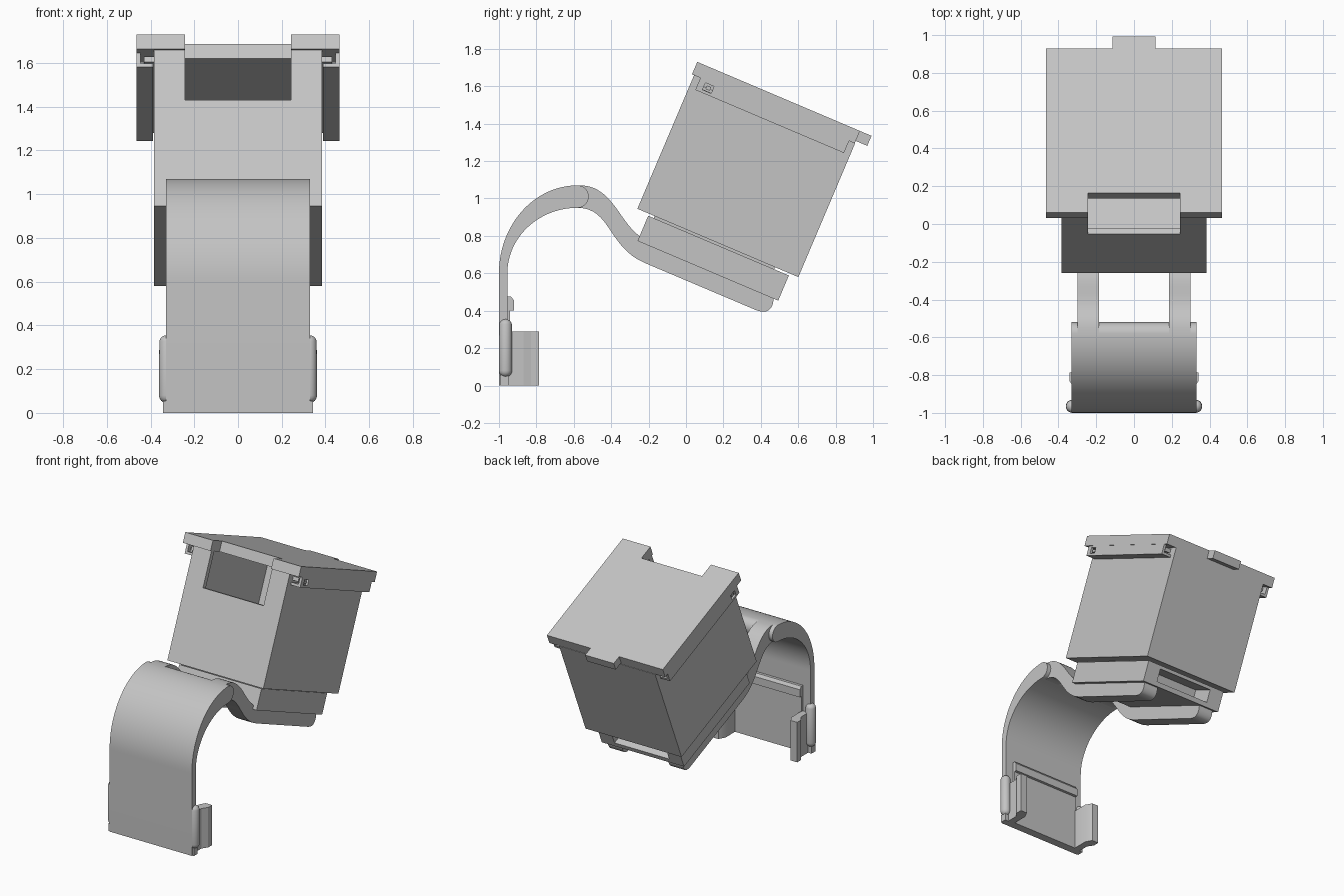
import bpy, bmesh, math
from mathutils import Matrix, Vector

if "Cube" in bpy.data.objects:
    bpy.data.objects.remove(bpy.data.objects["Cube"])

grey = bpy.data.materials.new("light_grey")
grey.diffuse_color = (0.55, 0.55, 0.55, 1)
grey.use_nodes = True
grey.node_tree.nodes["Principled BSDF"].inputs["Base Color"].default_value = grey.diffuse_color

# Local frame of the tilted box: (x, along, up) -> world
TILT = Matrix.Translation((0, -0.26, 0.945)) @ Matrix.Rotation(math.radians(-23), 4, 'X')
WORLD = Matrix.Identity(4)


def finish(name, bm, matrix=WORLD):
    bmesh.ops.recalc_face_normals(bm, faces=bm.faces[:])
    mesh = bpy.data.meshes.new(name)
    bm.to_mesh(mesh)
    bm.free()
    mesh.transform(matrix)
    mesh.materials.append(grey)
    ob = bpy.data.objects.new(name, mesh)
    bpy.context.collection.objects.link(ob)
    return ob


def prism(name, pts, lo, hi, axis='X', matrix=WORLD):
    """Extrude a 2D outline along X (outline in y, z) or Z (outline in x, y)."""
    bm = bmesh.new()
    place = (lambda p, d: (d, p[0], p[1])) if axis == 'X' else (lambda p, d: (p[0], p[1], d))
    face = bm.faces.new([bm.verts.new(place(p, lo)) for p in pts])
    new = bmesh.ops.extrude_face_region(bm, geom=[face])["geom"]
    shift = Vector(place((0, 0), hi - lo))
    bmesh.ops.translate(bm, vec=shift, verts=[v for v in new if isinstance(v, bmesh.types.BMVert)])
    return finish(name, bm, matrix)


def box(name, x, y, z, matrix=WORLD):
    return prism(name, [(y[0], z[0]), (y[1], z[0]), (y[1], z[1]), (y[0], z[1])], *x, matrix=matrix)


def cut(ob, cutter):
    mod = ob.modifiers.new("cut", 'BOOLEAN')
    mod.operation, mod.solver, mod.object = 'DIFFERENCE', 'EXACT', cutter
    bpy.context.view_layer.objects.active = ob
    bpy.ops.object.modifier_apply(modifier=mod.name)
    bpy.data.objects.remove(cutter)


def bezier(a, b, c, d, n=16):
    out = []
    for i in range(n + 1):
        t = i / n
        w = ((1 - t) ** 3, 3 * t * (1 - t) ** 2, 3 * t * t * (1 - t), t ** 3)
        out.append(tuple(sum(k * p[j] for k, p in zip(w, (a, b, c, d))) for j in (0, 1)))
    return out


def arc(cy, cz, ry, rz, a0, a1, n=20):
    angles = [math.radians(a0 + (a1 - a0) * i / n) for i in range(n + 1)]
    return [(cy + ry * math.cos(a), cz + rz * math.sin(a)) for a in angles]


def mirrored(x, side):
    return tuple(sorted((x[0] * side, x[1] * side)))


# Hollow box with a window in its front wall
body = box("box_body", (-0.385, 0.385), (0, 0.935), (0, 0.776), TILT)
cut(body, box("cavity", (-0.35, 0.35), (0.035, 0.90), (0.035, 0.9), TILT))
cut(body, box("window", (-0.243, 0.243), (-0.1, 0.1), (0.527, 0.9), TILT))

# Sliding lid with front notch and rear thumb tab
prism("lid", [(-0.465, -0.012), (-0.243, -0.012), (-0.243, 0.10), (0.243, 0.10), (0.243, -0.012),
              (0.465, -0.012), (0.465, 0.933), (-0.465, 0.933)], 0.776, 0.848, 'Z', TILT)
box("lid_tab", (-0.115, 0.115), (0.92, 1.0), (0.79, 0.848), TILT)

for side, tag in ((1, "right"), (-1, "left")):
    # Rail on the box and the lid channel that wraps it
    box("rail_" + tag, mirrored((0.38, 0.43), side), (0.05, 0.88), (0.738, 0.765), TILT)
    wall = box("channel_wall_" + tag, mirrored((0.445, 0.463), side), (0.037, 0.90), (0.706, 0.78), TILT)
    cut(wall, box("latch_hole", mirrored((0.42, 0.50), side), (0.072, 0.122), (0.722, 0.762), TILT))
    box("channel_floor_" + tag, mirrored((0.388, 0.447), side), (0.037, 0.90), (0.706, 0.724), TILT)
    box("latch_peg_" + tag, mirrored((0.42, 0.457), side), (0.085, 0.11), (0.732, 0.752), TILT)

# Base block under the box with a pocket in the rear
base = box("base_block", (-0.33, 0.33), (0.068, 0.885), (-0.158, -0.012), TILT)
cut(base, box("pocket", (-0.22, 0.22), (0.72, 1.0), (-0.125, -0.035), TILT))
box("base_neck", (-0.30, 0.30), (0.10, 0.80), (-0.02, 0.01), TILT)

# Curved arms that carry the base block
arm = bezier((-0.58, 1.07), (-0.40, 1.08), (-0.36, 0.88), (-0.25, 0.80))
arm += [(-0.22, 0.765), (0.47, 0.472), (0.465, 0.44)]
arm += bezier((0.462, 0.43), (0.445, 0.39), (0.415, 0.387), (0.37, 0.405), 8)
arm += bezier((-0.22, 0.655), (-0.42, 0.74), (-0.40, 0.95), (-0.58, 0.95))
for side, tag in ((1, "right"), (-1, "left")):
    prism("arm_" + tag, arm, *mirrored((0.185, 0.30), side))

# Wide hooked strap, thicker toward its rounded end
strap = [(-1, 0)] + arc(-0.58, 0.6, 0.42, 0.47, 180, 90, 28)
strap += arc(-0.58, 1.01, 0.06, 0.06, 80, -80, 14)
strap += arc(-0.58, 0.6, 0.375, 0.35, 90, 180, 28) + [(-0.955, 0)]
prism("strap", strap, -0.33, 0.33)

# Backing plate and ledge inside the strap foot
box("strap_plate", (-0.27, 0.27), (-0.96, -0.94), (0, 0.42))
prism("plate_ledge", [(-0.96, 0.40), (-0.92, 0.40), (-0.92, 0.455), (-0.935, 0.475), (-0.96, 0.475)], -0.27, 0.27)
box("strap_foot", (-0.342, 0.342), (-0.995, -0.95), (0, 0.055))

for side, tag in ((1, "right"), (-1, "left")):
    # Clip with an outward lip
    clip = [(0.265, -0.96), (0.315, -0.96), (0.315, -0.87), (0.342, -0.83),
            (0.342, -0.785), (0.29, -0.785), (0.265, -0.83)]
    prism("clip_" + tag, [(x * side, y) for x, y in clip], 0, 0.29, 'Z')
    # Rounded side grip
    bm = bmesh.new()
    bmesh.ops.create_uvsphere(bm, u_segments=20, v_segments=12, radius=0.035)
    for v in bm.verts:
        v.co.z += 0.12 if v.co.z > 0.001 else -0.12
    finish("side_grip_" + tag, bm, Matrix.Translation((0.326 * side, -0.965, 0.2)))

# Smooth curved faces, keep edges sharp
for ob in bpy.data.objects:
    ob.select_set(True)
bpy.context.view_layer.objects.active = body
bpy.ops.object.shade_smooth_by_angle(angle=math.radians(30))
